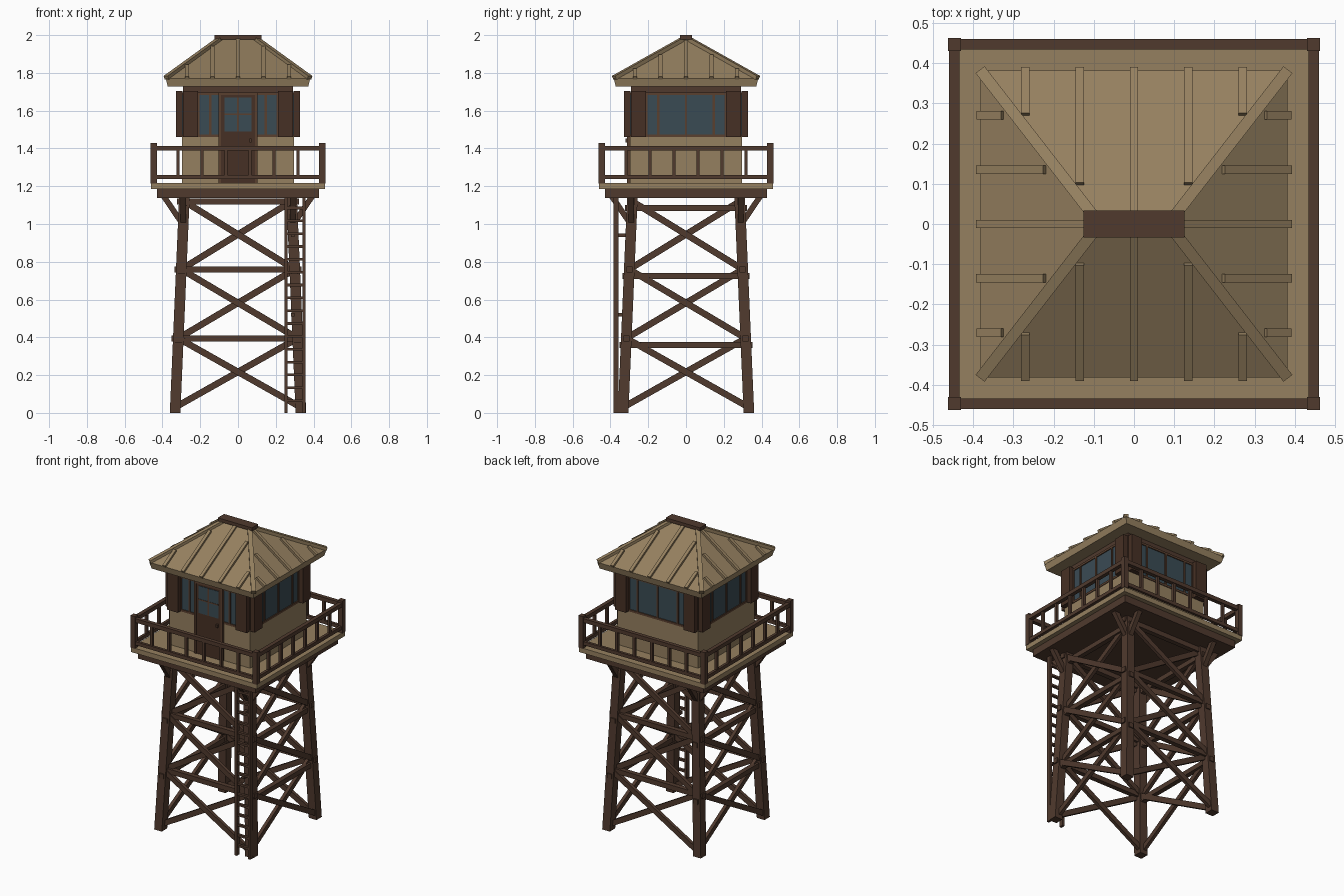
import bpy, bmesh
from math import pi
from mathutils import Vector, Matrix

cube = bpy.data.objects.get("Cube")
if cube:
    bpy.data.objects.remove(cube, do_unlink=True)


def material(name, rgb):
    m = bpy.data.materials.new(name)
    m.use_nodes = True
    m.diffuse_color = (*rgb, 1)
    bsdf = next(n for n in m.node_tree.nodes if n.type == 'BSDF_PRINCIPLED')
    bsdf.inputs["Base Color"].default_value = (*rgb, 1)
    return m


TAN = material("weathered tan wood", (0.30, 0.215, 0.115))
BROWN = material("dark brown timber", (0.08, 0.042, 0.027))
SHUTTER = material("deep brown boards", (0.062, 0.03, 0.018))
TRIM = material("reddish brown trim", (0.10, 0.05, 0.028))
GLASS = material("dark blue glass", (0.042, 0.07, 0.088))
TURNS = [Matrix.Rotation(k * pi / 2, 4, 'Z') for k in range(4)]


class Part:
    """Collects boxes and beams into one flat shaded object."""
    def __init__(self, name, mat):
        self.name, self.mat, self.bm = name, mat, bmesh.new()

    def box(self, lo, hi, turn=Matrix()):
        lo, hi = Vector(lo), Vector(hi)
        m = Matrix.Translation((lo + hi) / 2) @ Matrix.Diagonal((*(hi - lo), 1))
        bmesh.ops.create_cube(self.bm, size=1, matrix=turn @ m)

    def beam(self, a, b, width, height, up=(0, 0, 1), turn=Matrix()):
        a, b = Vector(a), Vector(b)
        x = (b - a).normalized()
        y = Vector(up).cross(x).normalized()
        z = x.cross(y)
        rot = Matrix((x, y, z)).transposed().to_4x4()
        size = Matrix.Diagonal(((b - a).length, width, height, 1))
        bmesh.ops.create_cube(self.bm, size=1, matrix=turn @ Matrix.Translation((a + b) / 2) @ rot @ size)

    def frustum(self, base, base_half, top, top_half):
        verts = bmesh.ops.create_cube(self.bm, size=2)['verts']
        for v in verts:
            c, h = (top, top_half) if v.co.z > 0 else (base, base_half)
            v.co = Vector(c) + Vector((v.co.x * h[0], v.co.y * h[1], 0))

    def done(self):
        me = bpy.data.meshes.new(self.name)
        bmesh.ops.recalc_face_normals(self.bm, faces=self.bm.faces)
        self.bm.to_mesh(me)
        self.bm.free()
        me.materials.append(self.mat)
        bpy.context.scene.collection.objects.link(bpy.data.objects.new(self.name, me))


def leg_at(z):
    return 0.333 - 0.043 * z


# Splayed tower legs
legs = Part("tower_legs", BROWN)
for sx in (-1, 1):
    for sy in (-1, 1):
        b, t = leg_at(0), leg_at(1.15)
        legs.frustum((sx * b, sy * b, 0), (0.028, 0.028), (sx * t, sy * t, 1.15), (0.028, 0.028))
legs.done()

# Girts, crossed braces and knee braces on all four sides
girts = Part("horizontal_girts", BROWN)
braces = Part("cross_braces", BROWN)
knees = Part("knee_braces", BROWN)
nodes = (0.03, 0.395, 0.76, 1.12)
for k, turn in enumerate(TURNS):
    for z in nodes[1:]:
        zz = z - 0.035 * (k % 2)
        h = leg_at(z) + 0.037
        girts.beam((-h, -h + 0.037, zz), (h, -h + 0.037, zz), 0.032, 0.032, turn=turn)
    for z0, z1 in zip(nodes, nodes[1:]):
        for s in (-1, 1):
            p, q = leg_at(z0), leg_at(z1)
            off = s * 0.009
            braces.beam((-s * p, -p + off, z0), (s * q, -q + off, z1), 0.022, 0.034, turn=turn)
    for s in (-1, 1):
        knees.beam((s * 0.28, -0.29, 0.98), (s * 0.395, -0.29, 1.15), 0.03, 0.03, turn=turn)
for part in (girts, braces, knees):
    part.done()

# Ladder with standoff brackets
ladder = Part("ladder", BROWN)
for x in (0.253, 0.35):
    ladder.box((x - 0.008, -0.385, 0), (x + 0.008, -0.357, 1.15))
for i in range(16):
    z = 0.065 + i * 0.068
    ladder.box((0.25, -0.38, z - 0.007), (0.35, -0.362, z + 0.007))
for z in (0.52, 0.94):
    ladder.box((0.28, -0.365, z - 0.01), (0.30, -0.29, z + 0.01))
ladder.done()

# Platform
frame = Part("platform_frame", BROWN)
frame.box((-0.43, -0.43, 1.138), (0.43, 0.43, 1.185))
frame.done()
deck = Part("deck", TAN)
deck.box((-0.46, -0.46, 1.185), (0.46, 0.46, 1.217))
deck.done()

# Railing
posts = Part("railing_posts", BROWN)
rails = Part("railing_rails", BROWN)
balusters = Part("railing_balusters", BROWN)
for turn in TURNS:
    posts.box((-0.463, -0.463, 1.215), (-0.43, -0.43, 1.428), turn)
    rails.box((-0.44, -0.46, 1.388), (0.44, -0.434, 1.414), turn)
    rails.box((-0.44, -0.456, 1.237), (0.44, -0.438, 1.26), turn)
    for i in range(6):
        x = (i - 2.5) * 0.127
        balusters.box((x - 0.009, -0.455, 1.25), (x + 0.009, -0.438, 1.395), turn)
for part in (posts, rails, balusters):
    part.done()

# Cabin body
wall = Part("cabin_lower_wall", TAN)
wall.box((-0.296, -0.296, 1.21), (0.296, 0.296, 1.463))
wall.done()
upper = Part("cabin_upper_frame", BROWN)
upper.box((-0.29, -0.29, 1.46), (0.29, 0.29, 1.735))
upper.done()

# Window band with mullions and open shutters
glass = Part("window_glass", GLASS)
mullions = Part("window_mullions", TRIM)
shutters = Part("shutters", SHUTTER)
for k, turn in enumerate(TURNS):
    glass.box((-0.275, -0.294, 1.468), (0.275, -0.288, 1.69), turn)
    for z in (1.467, 1.69):
        mullions.box((-0.28, -0.3, z - 0.007), (0.28, -0.288, z + 0.007), turn)
    for x in (-0.21, -0.147, 0, 0.147, 0.21):
        if k or x:
            mullions.box((x - 0.006, -0.3, 1.465), (x + 0.006, -0.288, 1.69), turn)
    for s in (-1, 1):
        x0, x1 = sorted((s * 0.212, s * 0.292))
        shutters.box((x0, -0.327, 1.46), (x1, -0.295, 1.705), turn)
for part in (glass, mullions, shutters):
    part.done()

# Door with glazed upper half, frame and handle
door = Part("door", SHUTTER)
door.box((-0.095, -0.306, 1.217), (0.095, -0.285, 1.69))
door.done()
pane = Part("door_glass", GLASS)
pane.box((-0.072, -0.309, 1.49), (0.072, -0.304, 1.67))
pane.done()
door_trim = Part("door_trim", TRIM)
for s in (-1, 1):
    door_trim.box((s * 0.097 - 0.007, -0.312, 1.217), (s * 0.097 + 0.007, -0.285, 1.697))
door_trim.box((-0.104, -0.312, 1.683), (0.104, -0.285, 1.697))
door_trim.box((-0.004, -0.311, 1.49), (0.004, -0.304, 1.67))
door_trim.box((-0.072, -0.311, 1.576), (0.072, -0.304, 1.584))
door_trim.done()
handle = Part("door_handle", BROWN)
handle.box((0.06, -0.32, 1.432), (0.072, -0.3, 1.452))
handle.done()

# Hipped roof
E, R, Z0, Z1 = 0.382, 0.085, 1.77, 1.985
roof = Part("roof", TAN)
roof.frustum((0, 0, 1.728), (0.372, 0.372), (0, 0, Z0), (E, E))
roof.frustum((0, 0, Z0), (E, E), (0, 0, Z1), (R, 0.002))
roof.done()

# Roof battens: five on each slope, one along each hip
battens = Part("roof_battens", TAN)
for s in (-1, 1):
    for i in range(-2, 3):
        c = i * 0.135
        rise = (Z1 - Z0) / E
        y = max(0.02, (abs(c) - R) * E / (E - R) + 0.033)
        battens.beam((c, s * 0.385, Z0 + 0.002), (c, s * y, Z0 + (E - y) * rise + 0.002), 0.021, 0.022)
        rise = (Z1 - Z0) / (E - R)
        x = R + abs(c) * (E - R) / E + 0.03
        battens.beam((s * 0.386, c, Z0 + 0.002), (s * x, c, Z0 + (E - x) * rise + 0.002), 0.021, 0.022)
    for t in (-1, 1):
        battens.beam((s * 0.38, t * 0.38, Z0 + 0.004), (s * R, 0, Z1 + 0.002), 0.028, 0.022)
battens.done()

ridge = Part("ridge_cap", BROWN)
ridge.box((-0.125, -0.033, 1.978), (0.125, 0.033, 2.0))
ridge.done()
